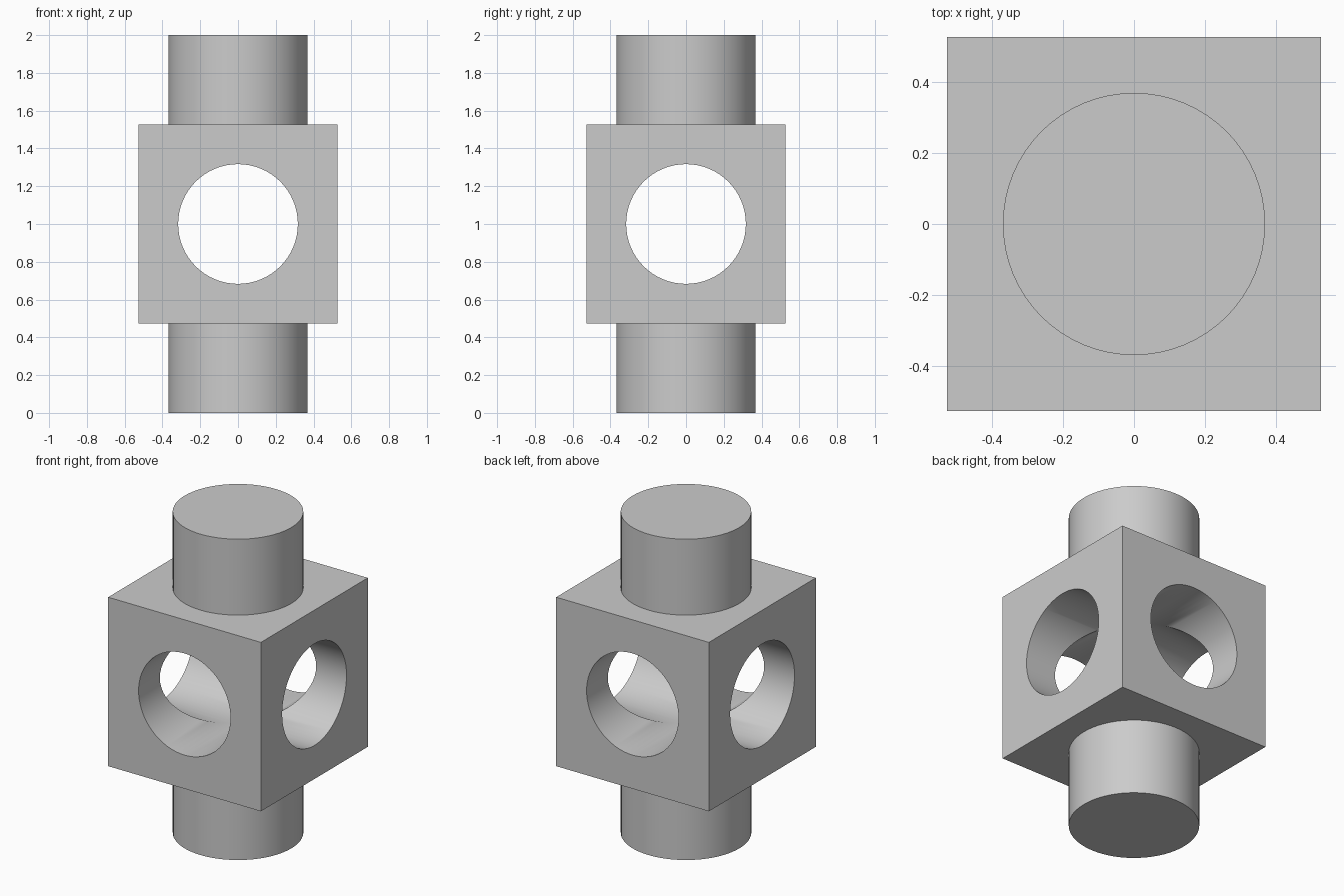
import bpy, math

SIDE = 1.053      # edge of the cube
SHAFT_R = 0.369   # radius of the vertical shaft
BORE_R = 0.317    # radius of the two crossing bores
CENTRE = (0, 0, 1)

if "Cube" in bpy.data.objects:
    bpy.data.objects.remove(bpy.data.objects["Cube"], do_unlink=True)

# Single grey material
grey = bpy.data.materials.new("plain grey")
grey.use_nodes = True
colour = (0.6, 0.6, 0.6, 1)
grey.diffuse_color = colour
grey.node_tree.nodes["Principled BSDF"].inputs["Base Color"].default_value = colour


def cylinder(name, radius, depth, rotation=(0, 0, 0)):
    bpy.ops.mesh.primitive_cylinder_add(vertices=64, radius=radius, depth=depth,
                                        location=CENTRE, rotation=rotation)
    obj = bpy.context.object
    obj.name = name
    obj.data.materials.append(grey)
    return obj


def combine(target, tool, operation):
    """Apply a boolean to the target and discard the tool."""
    tool.hide_render = True
    mod = target.modifiers.new(tool.name, 'BOOLEAN')
    mod.object, mod.operation, mod.solver = tool, operation, 'EXACT'
    bpy.context.view_layer.objects.active = target
    bpy.ops.object.modifier_apply(modifier=mod.name)
    bpy.data.objects.remove(tool, do_unlink=True)


# Cube body
bpy.ops.mesh.primitive_cube_add(size=SIDE, location=CENTRE)
body = bpy.context.object
body.name = "bored_block_with_shaft"
body.data.materials.append(grey)

# Shaft ends above and below, then a bore along each horizontal axis
combine(body, cylinder("shaft", SHAFT_R, 2), 'UNION')
combine(body, cylinder("bore_front_back", BORE_R, 2, (math.pi / 2, 0, 0)), 'DIFFERENCE')
combine(body, cylinder("bore_left_right", BORE_R, 2, (math.pi / 2, 0, math.pi / 2)), 'DIFFERENCE')

# Smooth round walls with crisp edges
bpy.ops.object.select_all(action='DESELECT')
body.select_set(True)
bpy.context.view_layer.objects.active = body
bpy.ops.object.shade_smooth_by_angle(angle=math.radians(30))
